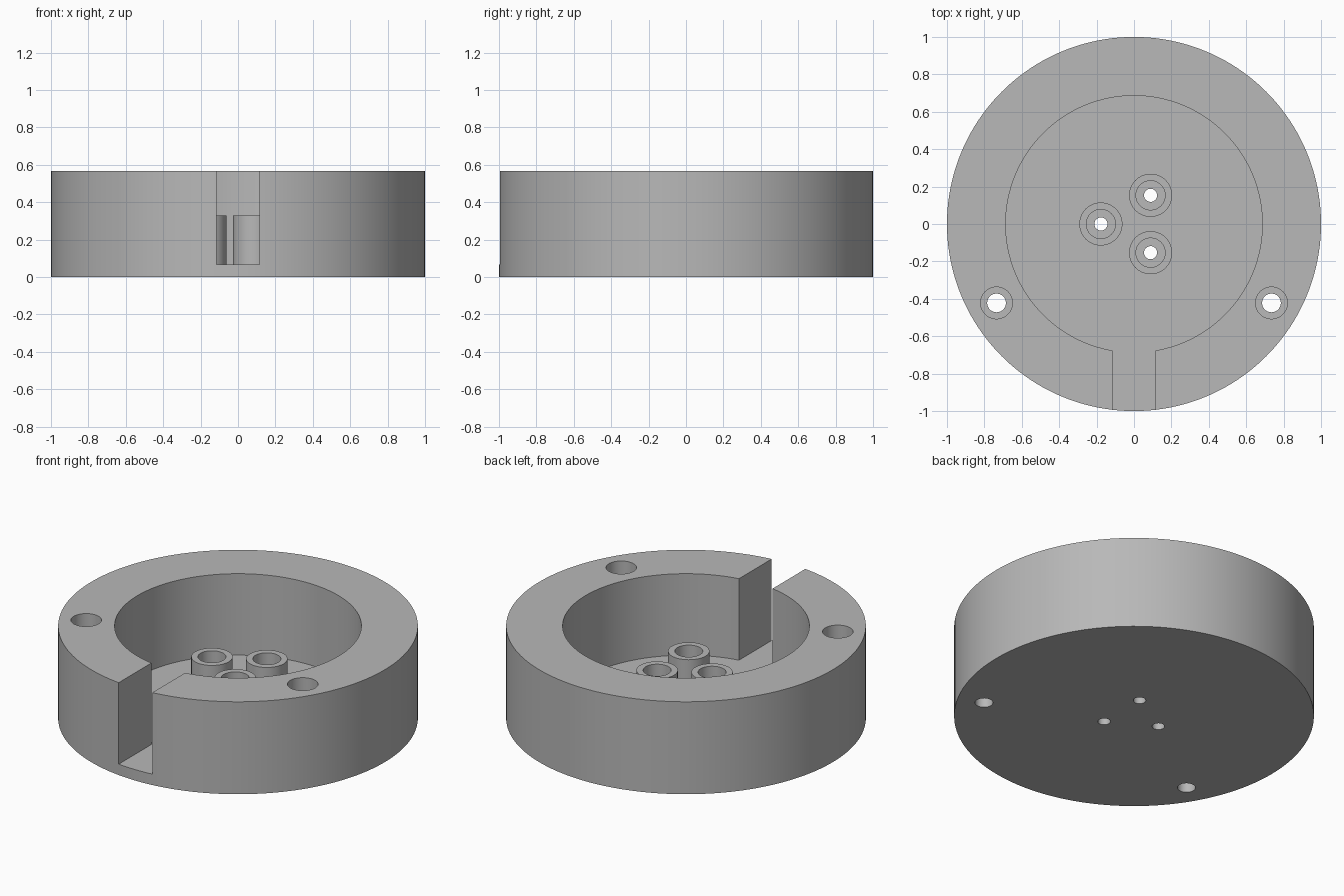
import bpy
import math

if "Cube" in bpy.data.objects:
    bpy.data.objects.remove(bpy.data.objects["Cube"])

HEIGHT, FLOOR, BOSS_TOP = 0.567, 0.067, 0.33
SLOT_HALF = 0.114

grey = bpy.data.materials.new("plain_grey")
grey.diffuse_color = (0.48, 0.48, 0.48, 1)
grey.use_nodes = True
grey.node_tree.nodes["Principled BSDF"].inputs["Base Color"].default_value = grey.diffuse_color


def cylinder(name, x, y, radius, z0, z1, sides=64):
    bpy.ops.mesh.primitive_cylinder_add(vertices=sides, radius=radius, depth=z1 - z0,
                                        location=(x, y, (z0 + z1) / 2))
    obj = bpy.context.object
    obj.name = name
    return obj


def box(name, x0, x1, y0, y1, z0, z1):
    bpy.ops.mesh.primitive_cube_add(size=1, location=((x0 + x1) / 2, (y0 + y1) / 2, (z0 + z1) / 2))
    obj = bpy.context.object
    obj.name = name
    obj.scale = (x1 - x0, y1 - y0, z1 - z0)
    bpy.ops.object.transform_apply(location=False, rotation=False, scale=True)
    return obj


def combine(target, tool, operation):
    """Apply a boolean and discard the tool object."""
    mod = target.modifiers.new(operation.lower(), 'BOOLEAN')
    mod.operation, mod.object, mod.solver = operation, tool, 'EXACT'
    bpy.context.view_layer.objects.active = target
    bpy.ops.object.modifier_apply(modifier=mod.name)
    bpy.data.objects.remove(tool, do_unlink=True)


def stepped_hole(target, x, y, bore, hole, top):
    """Wide bore down to floor level, narrow hole through the base."""
    combine(target, cylinder("bore_cutter", x, y, bore, FLOOR, top + 0.1), 'DIFFERENCE')
    combine(target, cylinder("hole_cutter", x, y, hole, -0.1, FLOOR + 0.05, 48), 'DIFFERENCE')


# Round housing with an open cavity and a front slot
housing = cylinder("round_housing", 0, 0, 1.0, 0, HEIGHT, 160)
combine(housing, cylinder("cavity_cutter", 0, 0, 0.686, FLOOR, 1.0, 128), 'DIFFERENCE')
combine(housing, box("slot_cutter", -SLOT_HALF, SLOT_HALF, -1.2, -0.4, FLOOR, 1.0), 'DIFFERENCE')

# Three hollow bosses on the cavity floor
for i in range(3):
    a = math.radians(60 + 120 * i)
    x, y = 0.177 * math.cos(a), 0.177 * math.sin(a)
    combine(housing, cylinder("boss", x, y, 0.115, FLOOR / 2, BOSS_TOP), 'UNION')
    stepped_hole(housing, x, y, 0.078, 0.035, BOSS_TOP)

# Two mounting holes in the rim
for side in (-1, 1):
    stepped_hole(housing, side * 0.735, -0.422, 0.085, 0.05, HEIGHT)

# One colour, smooth walls with sharp rims
housing.data.materials.clear()
housing.data.materials.append(grey)
for poly in housing.data.polygons:
    poly.material_index = 0
bpy.ops.object.select_all(action='DESELECT')
housing.select_set(True)
bpy.context.view_layer.objects.active = housing
bpy.ops.object.shade_smooth_by_angle(angle=math.radians(30))
